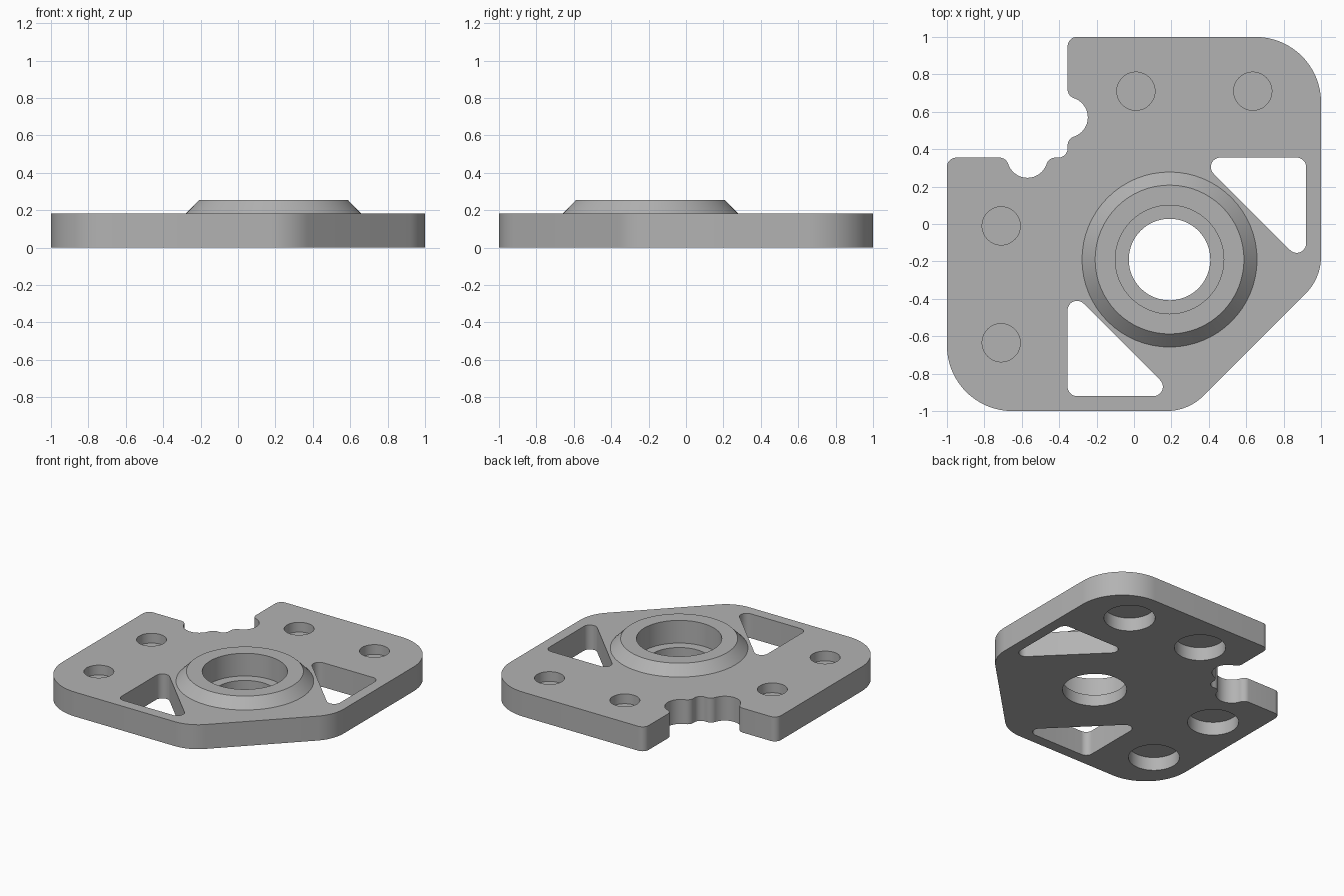
import bpy, bmesh, math
from mathutils import Vector

if "Cube" in bpy.data.objects:
    bpy.data.objects.remove(bpy.data.objects["Cube"], do_unlink=True)

PLATE_TOP, BOSS_TOP = 0.183, 0.255
LEDGE = 0.085
HUB = Vector((0.19, -0.19))

grey = bpy.data.materials.new("plain_grey")
grey.use_nodes = True
grey.diffuse_color = (0.45, 0.45, 0.45, 1)
grey.node_tree.nodes["Principled BSDF"].inputs["Base Color"].default_value = grey.diffuse_color


def arc(cx, cy, r, start, end, n=12):
    angles = [math.radians(start + (end - start) * i / n) for i in range(n + 1)]
    return [Vector((cx + r * math.cos(a), cy + r * math.sin(a))) for a in angles]


def flip(points):
    """Reflect across the diagonal symmetry line, keeping the winding."""
    return [Vector((-p.y, -p.x)) for p in reversed(points)]


def fillet(prev, corner, nxt, r):
    """Round one corner of a path with a tangent arc."""
    corner = Vector(corner)
    a, b = (Vector(prev) - corner).normalized(), (Vector(nxt) - corner).normalized()
    half = a.angle(b) / 2
    centre = corner + (a + b).normalized() * (r / math.sin(half))
    p = corner + a * (r / math.tan(half)) - centre
    q = corner + b * (r / math.tan(half)) - centre
    sweep = math.degrees(p.angle_signed(q))
    start = math.degrees(math.atan2(p.y, p.x))
    return arc(centre.x, centre.y, r, start, start - sweep)


def prism(name, points, z0, z1):
    bm = bmesh.new()
    face = bm.faces.new([bm.verts.new((p.x, p.y, z0)) for p in points])
    ext = bmesh.ops.extrude_face_region(bm, geom=[face])["geom"]
    bmesh.ops.translate(bm, vec=(0, 0, z1 - z0),
                        verts=[v for v in ext if isinstance(v, bmesh.types.BMVert)])
    bmesh.ops.recalc_face_normals(bm, faces=bm.faces)
    return finish(name, bm)


def finish(name, bm):
    mesh = bpy.data.meshes.new(name)
    bm.to_mesh(mesh)
    bm.free()
    mesh.materials.append(grey)
    obj = bpy.data.objects.new(name, mesh)
    bpy.context.collection.objects.link(obj)
    return obj


def disc(name, x, y, r, z0, z1, n=64):
    return prism(name, arc(x, y, r, 0, 360, n)[:-1], z0, z1)


# Plate outline: one half from the chamfered corner to the notch, then its reflection
IN = -0.355
scoop_y, scoop_r, lip = 0.57, 0.108, 0.05
tilt = math.degrees(math.atan2(0.15, lip))
half = fillet((0.29, -1), (1, -0.29), (1, 1), 0.28)
half += arc(0.65, 0.65, 0.35, 0, 90, 24)
half += arc(IN + lip, 1 - lip, lip, 90, 180)
half += arc(IN + lip, scoop_y + 0.15, lip, 180, 180 + tilt)
half += arc(IN, scoop_y, scoop_r, tilt, -tilt, 24)
half += arc(IN + lip, scoop_y - 0.15, lip, 180 - tilt, 180)
half += arc(IN - lip, -IN + lip, lip, 0, -45, 6)
outline = half + flip(half)[1:]
plate = prism("mounting_plate", outline, 0, PLATE_TOP)

# Cutters: triangular windows, screw holes with lower pockets, stepped bore
triangle = [(0.92, -0.225), (0.92, 0.355), (0.34, 0.355)]
window = []
for i in range(3):
    window += fillet(triangle[i - 1], triangle[i], triangle[(i + 1) % 3], 0.05)
cutters = [prism("window_cutter", w, -0.1, 0.4) for w in (window, flip(window))]
for x, y in ((0.01, 0.71), (0.635, 0.71), (-0.71, -0.01), (-0.71, -0.635)):
    cutters.append(disc("screw_cutter", x, y, 0.102, 0.11, 0.4, 48))
    cutters.append(disc("pocket_cutter", x, y, 0.174, -0.1, 0.1, 48))
cutters.append(disc("bearing_cutter", *HUB, 0.29, LEDGE, 0.4))
cutters.append(disc("bore_cutter", *HUB, 0.218, -0.1, 0.4))

for cutter in cutters:
    cutter.hide_render = True
    mod = plate.modifiers.new("cut", "BOOLEAN")
    mod.operation, mod.solver, mod.object = "DIFFERENCE", "EXACT", cutter
bpy.context.view_layer.objects.active = plate
for mod in list(plate.modifiers):
    bpy.ops.object.modifier_apply(modifier=mod.name)
for cutter in cutters:
    bpy.data.objects.remove(cutter, do_unlink=True)

# Conical bearing collar standing on the plate
profile = [(0.468, PLATE_TOP), (0.398, BOSS_TOP), (0.29, BOSS_TOP), (0.29, PLATE_TOP)]
bm = bmesh.new()
rings = [[bm.verts.new((p.x, p.y, z)) for p in arc(*HUB, r, 0, 360, 64)[:-1]]
         for r, z in profile]
for low, high in zip(rings, rings[1:]):
    for i in range(64):
        j = (i + 1) % 64
        bm.faces.new((low[i], low[j], high[j], high[i]))
collar = finish("bearing_collar", bm)

# Smooth curved walls, keep the edges sharp
for obj in (plate, collar):
    bpy.ops.object.select_all(action="DESELECT")
    obj.select_set(True)
    bpy.context.view_layer.objects.active = obj
    bpy.ops.object.shade_smooth_by_angle(angle=math.radians(30))
